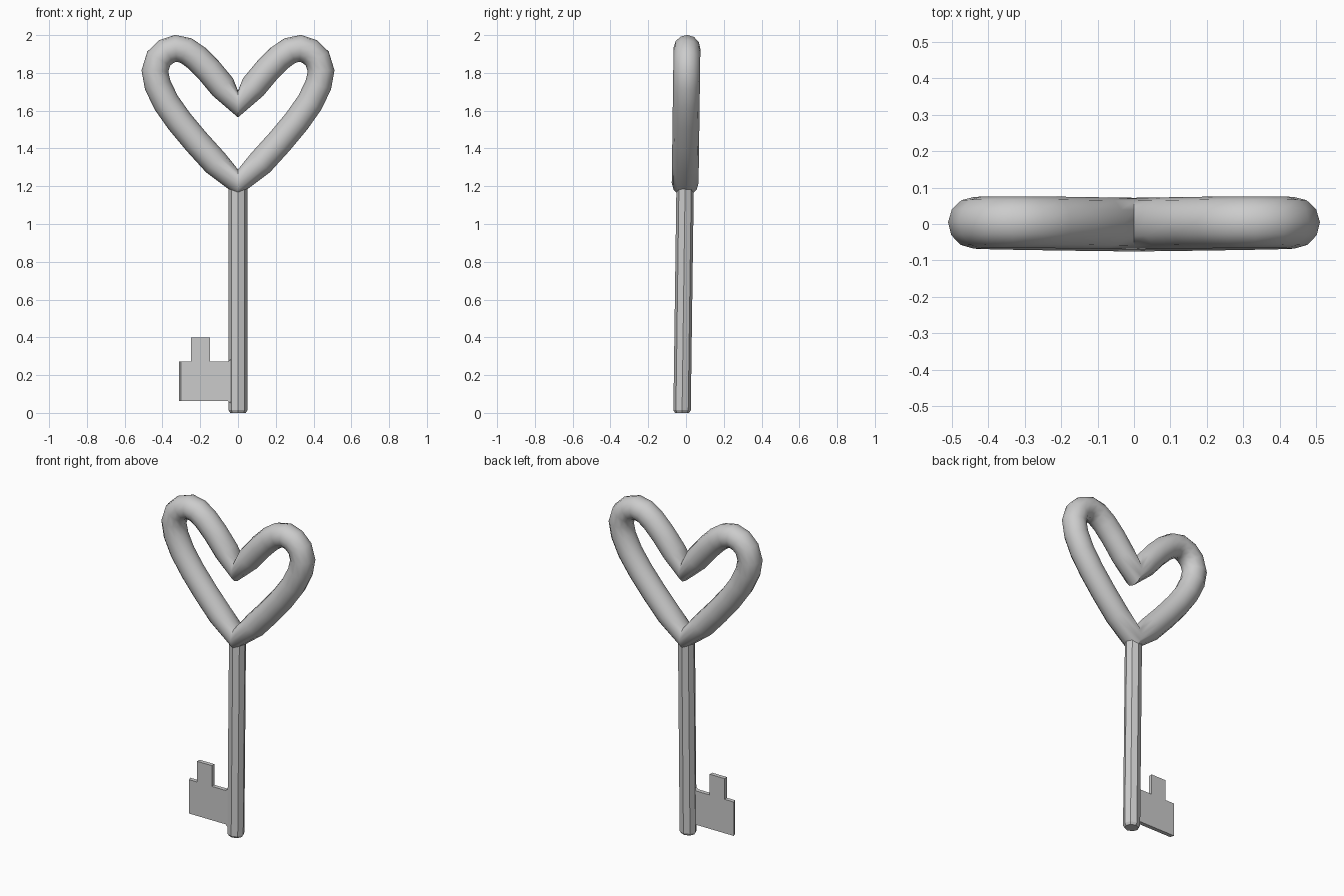
import bpy, bmesh, math

if "Cube" in bpy.data.objects:
    bpy.data.objects.remove(bpy.data.objects["Cube"])


def lean(z):
    # The whole key leans very slightly backwards
    return -0.021 + 0.0135 * z


def finish(name, bm):
    bmesh.ops.recalc_face_normals(bm, faces=bm.faces)
    mesh = bpy.data.meshes.new(name)
    bm.to_mesh(mesh)
    bm.free()
    obj = bpy.data.objects.new(name, mesh)
    bpy.context.collection.objects.link(obj)
    return obj


# Heart bow: mirrored path swept with a round section
half = [(0, 1.218), (0.12, 1.325), (0.22, 1.435), (0.31, 1.543), (0.38, 1.642),
        (0.425, 1.735), (0.44, 1.81), (0.42, 1.875), (0.38, 1.913), (0.33, 1.93),
        (0.275, 1.918), (0.22, 1.88), (0.155, 1.815), (0.08, 1.725), (0, 1.635)]
path = half + [(-x, z) for x, z in reversed(half[1:-1])]
curve = bpy.data.curves.new("heart_bow", 'CURVE')
curve.dimensions = '3D'
curve.bevel_depth = 0.071
curve.bevel_resolution = 4
spline = curve.splines.new('POLY')
spline.points.add(len(path) - 1)
for p, (x, z) in zip(spline.points, path):
    p.co = (x, lean(z), z, 1)
spline.use_cyclic_u = True
bow = bpy.data.objects.new("heart_bow", curve)
bpy.context.collection.objects.link(bow)
bpy.context.view_layer.objects.active = bow
bow.select_set(True)
bpy.ops.object.convert(target='MESH')
bpy.ops.object.shade_smooth_by_angle(angle=math.radians(42))

# Shaft: eight-sided rod with a small chamfer at the foot
bm = bmesh.new()
rings = []
for z, s in ((0, 0.82), (0.014, 1), (1.21, 1)):
    rings.append([bm.verts.new((0.05 * s * math.cos(a), lean(z) + 0.046 * s * math.sin(a), z))
                  for a in (i * math.pi / 4 for i in range(8))])
for low, high in zip(rings, rings[1:]):
    for i in range(8):
        j = (i + 1) % 8
        bm.faces.new((low[i], low[j], high[j], high[i]))
bm.faces.new(rings[0])
bm.faces.new(rings[-1])
finish("shaft", bm)

# Bit: thin plate with one upright tooth, flaring where it meets the shaft
outline = [(-0.03, 0.045), (-0.055, 0.063), (-0.312, 0.063), (-0.312, 0.272),
           (-0.248, 0.272), (-0.248, 0.40), (-0.147, 0.40), (-0.147, 0.272),
           (-0.055, 0.272), (-0.03, 0.288)]
bm = bmesh.new()
# the outer end is slanted, so the front edge is slightly shorter
front = [bm.verts.new((x + (0.01 if x < -0.3 else 0), -0.046, z)) for x, z in outline]
back = [bm.verts.new((x, -0.021, z)) for x, z in outline]
bm.faces.new(front)
bm.faces.new(back[::-1])
for i in range(len(outline)):
    j = (i + 1) % len(outline)
    bm.faces.new((front[i], front[j], back[j], back[i]))
finish("bit", bm)
